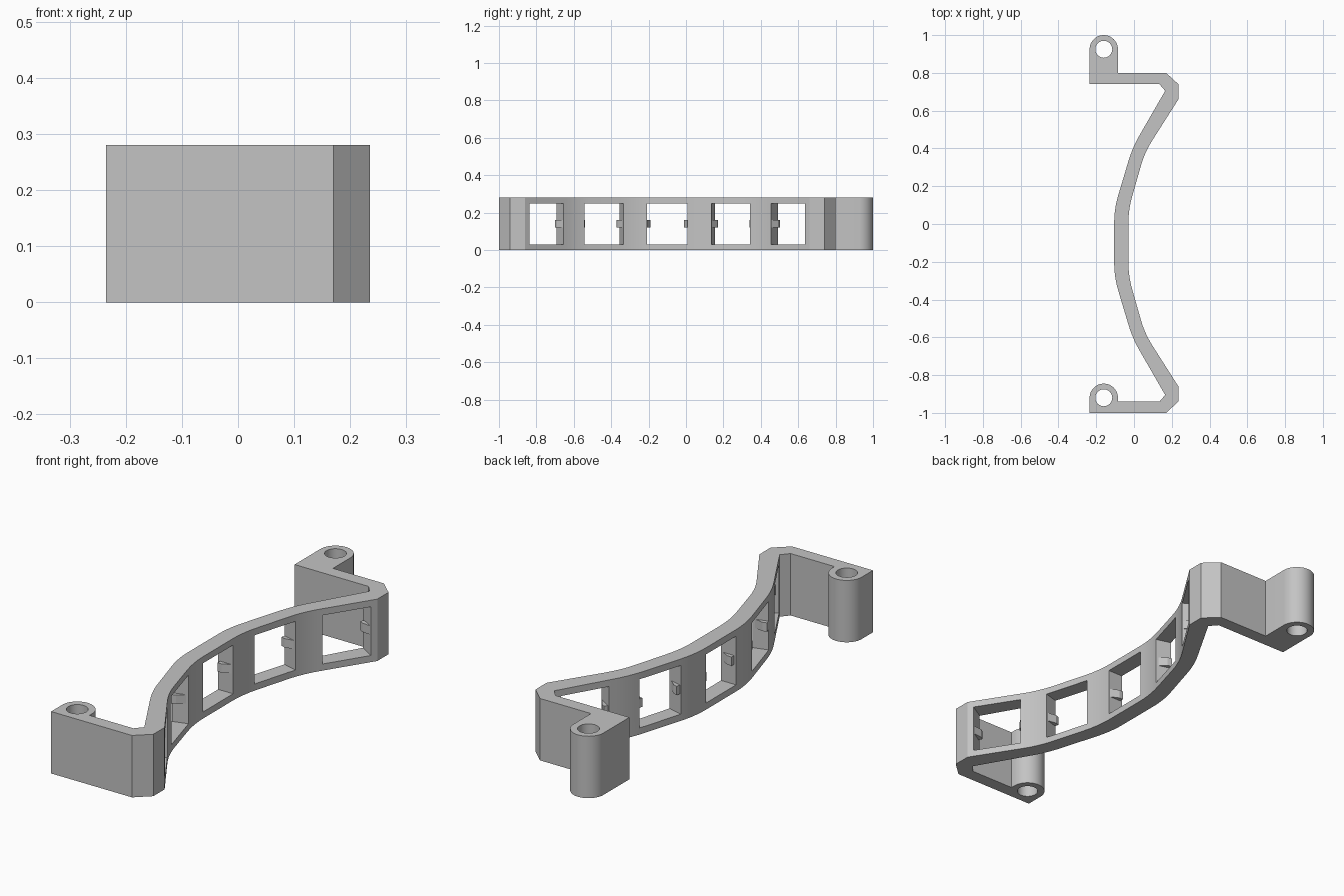
import bpy, bmesh, math
from mathutils import Vector, Matrix

HEIGHT = 0.28
MID_Y = -0.1          # mirror line of the arched strip
WALL = 0.07
BOSS_X, BOSS_R, HOLE_R = -0.16, 0.075, 0.045
BOSS_YS = (-0.92, 0.925)

if "Cube" in bpy.data.objects:
    bpy.data.objects.remove(bpy.data.objects["Cube"])

gray = bpy.data.materials.new("light gray plastic")
gray.use_nodes = True
gray.diffuse_color = (0.55, 0.55, 0.55, 1)
gray.node_tree.nodes["Principled BSDF"].inputs["Base Color"].default_value = (0.55, 0.55, 0.55, 1)


def prism(name, outline, z0, z1):
    """Extrude a flat outline between two heights."""
    bm = bmesh.new()
    face = bm.faces.new([bm.verts.new((p[0], p[1], z0)) for p in outline])
    top = bmesh.ops.extrude_face_region(bm, geom=[face])["geom"]
    bmesh.ops.translate(bm, vec=(0, 0, z1 - z0),
                        verts=[v for v in top if isinstance(v, bmesh.types.BMVert)])
    bmesh.ops.recalc_face_normals(bm, faces=bm.faces)
    mesh = bpy.data.meshes.new(name)
    bm.to_mesh(mesh)
    bm.free()
    mesh.materials.append(gray)
    obj = bpy.data.objects.new(name, mesh)
    bpy.context.collection.objects.link(obj)
    return obj


def arc(cx, cy, r, a0, a1, n):
    return [(cx + r * math.cos(a0 + (a1 - a0) * i / n),
             cy + r * math.sin(a0 + (a1 - a0) * i / n)) for i in range(n + 1)]


def bend(a, corner, b, reach=0.075, n=5):
    """Round a corner with a short curve."""
    a, c, b = Vector(a), Vector(corner), Vector(b)
    p, q = c + (a - c).normalized() * reach, c + (b - c).normalized() * reach
    return [tuple(p.lerp(c, i / n).lerp(c.lerp(q, i / n), i / n)) for i in range(n + 1)]


def flip(points):
    return [(x, 2 * MID_Y - y) for x, y in reversed(points)]


def strip_side(end, knee, waist):
    """One face of the arched strip, from the back end to the front end."""
    half = [end] + bend(end, knee, waist) + bend(knee, waist, (waist[0], MID_Y))
    return half + flip(half)


outer = strip_side((0.235, 0.66), (0.057, 0.38), (-0.03, 0.075))
inner = strip_side((0.165, 0.705), (-0.008, 0.405), (-0.105, 0.08))

# Bracket body: flanges, bosses and arched strip in one outline
outline = [(-0.235, -1), (0.17, -1), (0.235, -0.94)]
outline += outer[::-1]
outline += [(0.235, 0.74), (0.17, 0.80), (-0.085, 0.80)]
outline += arc(BOSS_X, BOSS_YS[1], BOSS_R, 0, math.pi, 24)
outline += [(-0.235, 0.74), (0.135, 0.74)]
outline += inner
outline += [(0.135, -0.94), (-0.085, -0.94)]
outline += arc(BOSS_X, BOSS_YS[0], BOSS_R, 0, math.pi, 24)
body = prism("bracket_body", outline, 0, HEIGHT)

# Screw holes
cutters = [prism("hole_cutter", arc(BOSS_X, y, HOLE_R, 0, math.tau, 32)[:-1], -0.1, HEIGHT + 0.1)
           for y in BOSS_YS]

# Windows square to the strip: outer face centre and turn of the strip
windows = [(-0.03, MID_Y, 0)]
for x, dy, turn in ((0.162, 0.645, 31), (0.014, 0.34, 16)):
    windows += [(x, MID_Y + dy, -turn), (x, MID_Y - dy, turn)]

HALF = 0.108
for x, y, turn in windows:
    place = Matrix.Translation((x, y, 0)) @ Matrix.Rotation(math.radians(turn), 4, "Z")
    box = prism("window_cutter", [(-0.1, -HALF), (0.06, -HALF), (0.06, HALF), (-0.1, HALF)],
                0.03, HEIGHT - 0.03)
    box.matrix_world = place
    cutters.append(box)
    # Ramped snap catches on both sides of the window
    for s in (-1, 1):
        catch = prism("snap_catch", [(-0.008, s * (HALF + 0.005)), (-0.008, s * HALF),
                                     (-0.045, s * (HALF - 0.018)), (-WALL + 0.005, s * (HALF - 0.018)),
                                     (-WALL + 0.005, s * (HALF + 0.005))], 0.12, 0.16)
        catch.matrix_world = place

bpy.context.view_layer.objects.active = body
bpy.context.view_layer.update()
for cutter in cutters:
    cutter.hide_render = True
    mod = body.modifiers.new("cut", "BOOLEAN")
    mod.operation, mod.solver, mod.object = "DIFFERENCE", "EXACT", cutter
    bpy.ops.object.modifier_apply(modifier=mod.name)
for cutter in cutters:
    bpy.data.objects.remove(cutter)

# Smooth the bends and bosses, keep corners sharp
bpy.ops.object.select_all(action="DESELECT")
body.select_set(True)
bpy.ops.object.shade_smooth_by_angle(angle=math.radians(20))
